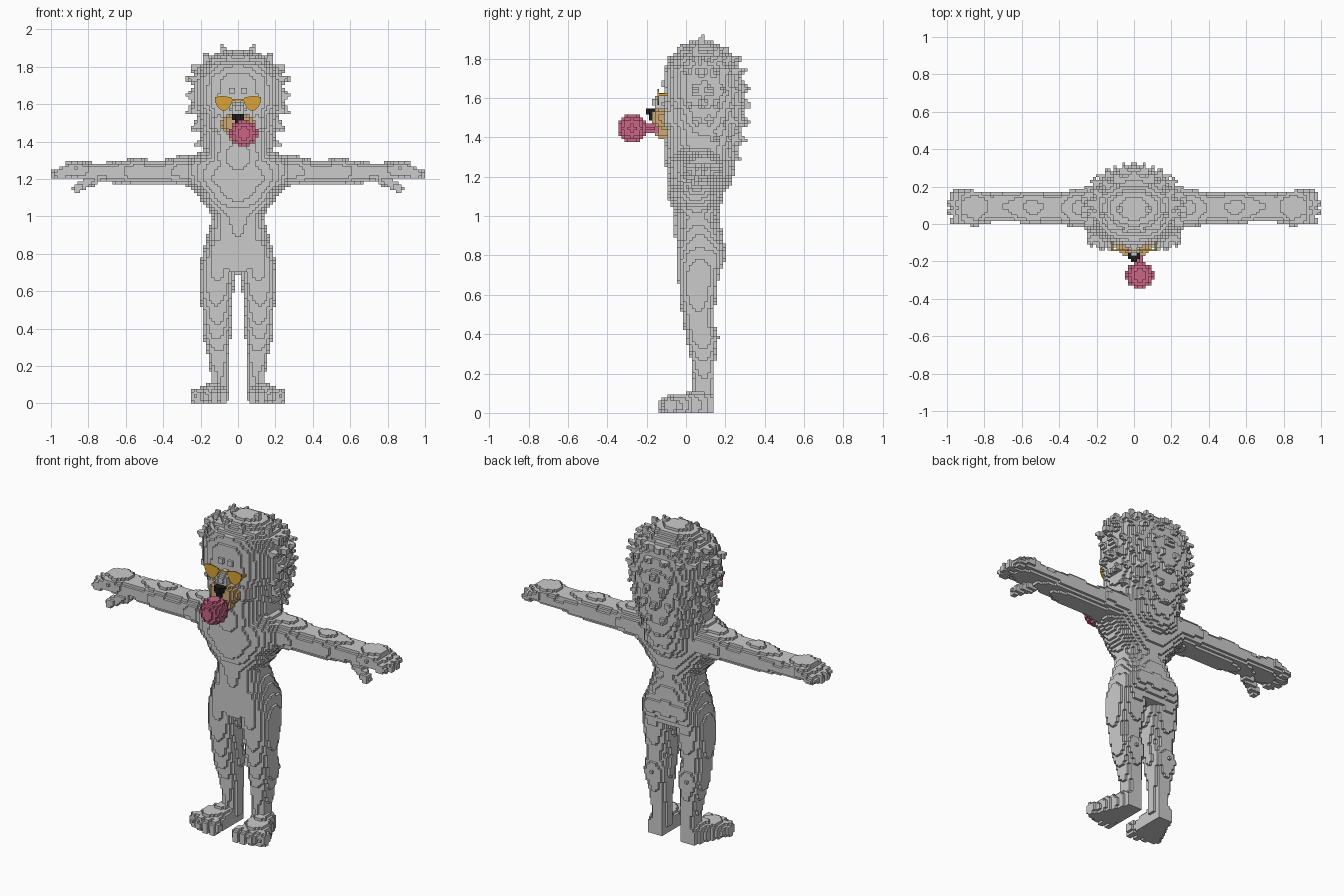
import bpy, bmesh, math

if "Cube" in bpy.data.objects:
    bpy.data.objects.remove(bpy.data.objects["Cube"])

H = 2 / 128                      # edge of one block
cells = {}                       # (i, j, k) -> part name


def material(name, rgb):
    m = bpy.data.materials.new(name)
    m.diffuse_color = (*rgb, 1)
    m.use_nodes = True
    m.node_tree.nodes["Principled BSDF"].inputs["Base Color"].default_value = m.diffuse_color
    return m


GREY = material("light grey", (0.6, 0.6, 0.6))
TAN = material("tan", (0.62, 0.40, 0.18))
BLACK = material("black", (0.012, 0.012, 0.012))
PINK = material("pink", (0.60, 0.13, 0.24))
GOLD = material("gold", (0.70, 0.37, 0.04))


def put(cell, part, mirror):
    if cell[2] < 0:
        return
    cells[cell] = part
    if mirror:
        cells[(-1 - cell[0], cell[1], cell[2])] = part


def span(c, r):
    return range(math.floor((c - r) / H), math.floor((c + r) / H) + 1)


def blob(part, c, r, mirror=True):
    """Fill an ellipsoid with blocks."""
    for i in span(c[0], r[0]):
        for j in span(c[1], r[1]):
            for k in span(c[2], r[2]):
                p = [(n + 0.5) * H for n in (i, j, k)]
                if sum(((p[a] - c[a]) / r[a]) ** 2 for a in range(3)) <= 1:
                    put((i, j, k), part, mirror)


def chain(part, p, q, r0, r1, steps=8):
    """Fill a tapered rod from p to q."""
    for s in range(steps + 1):
        t = s / steps
        r = r0 + (r1 - r0) * t
        blob(part, [a + (b - a) * t for a, b in zip(p, q)], (r, r, r))


def station(st, t):
    for a, b in zip(st, st[1:]):
        if a[0] <= t <= b[0]:
            f = (t - a[0]) / (b[0] - a[0])
            f = f * f * (3 - 2 * f) * 0.5 + f * 0.5
            return [x + (y - x) * f for x, y in zip(a[1:], b[1:])]


def loft(part, axis, st, power=2.3):
    """Fill rounded sections (t, centre u, radius u, centre v, radius v) along an axis."""
    others = [a for a in range(3) if a != axis]
    for n in range(math.floor(st[0][0] / H), math.ceil(st[-1][0] / H)):
        s = station(st, (n + 0.5) * H)
        if not s:
            continue
        cu, ru, cv, rv = s
        for a in span(cu, ru):
            for b in span(cv, rv):
                d = abs(((a + 0.5) * H - cu) / ru) ** power + abs(((b + 0.5) * H - cv) / rv) ** power
                if d <= 1:
                    cell = [0, 0, 0]
                    cell[axis], cell[others[0]], cell[others[1]] = n, a, b
                    put(tuple(cell), part, True)


# Torso
loft("body", 2, [(0.70, 0, .195, .065, .105), (0.80, 0, .19, .077, .127), (0.90, 0, .165, .067, .122),
                 (1.00, 0, .138, .053, .112), (1.10, 0, .205, .05, .14), (1.20, 0, .285, .055, .155),
                 (1.28, 0, .30, .055, .145), (1.34, 0, .22, .06, .12)])
# Legs
loft("body", 2, [(0.04, .10, .05, .09, .05), (0.15, .098, .048, .09, .052), (0.25, .105, .056, .087, .06),
                 (0.38, .115, .078, .083, .082), (0.48, .114, .077, .06, .078), (0.60, .115, .092, .06, .095),
                 (0.70, .108, .102, .063, .105), (0.80, .10, .092, .078, .128), (0.88, .085, .08, .07, .12)])
# Feet and toes
loft("body", 1, [(-.10, .155, .085, .03, .055), (-.02, .145, .082, .035, .065),
                 (.06, .12, .065, .04, .07), (.14, .105, .05, .04, .06)], 2.6)
for x, y in ((.078, -.105), (.125, -.11), (.175, -.10), (.225, -.08)):
    blob("body", (x, y, .035), (.029, .038, .046))
# Arms
loft("body", 0, [(.18, .08, .11, 1.24, .09), (.30, .085, .10, 1.245, .08), (.42, .085, .085, 1.235, .064),
                 (.55, .088, .09, 1.24, .07), (.68, .093, .076, 1.235, .055), (.76, .092, .074, 1.24, .046),
                 (.84, .088, .092, 1.25, .052), (.92, .088, .085, 1.25, .042)])
# Fingers and thumb
for y, reach in ((.022, .955), (.066, .974), (.112, .974), (.155, .955)):
    chain("body", (.87, y, 1.258), (reach, y, 1.225), .030, .026)
chain("body", (.77, .04, 1.20), (.86, .005, 1.15), .032, .024)

# Mane mass
MANE = [(1.14, 0, .06, .18, .04), (1.20, 0, .13, .16, .08), (1.30, 0, .185, .08, .18),
        (1.40, 0, .195, .09, .19), (1.50, 0, .215, .095, .195), (1.62, 0, .245, .092, .207),
        (1.74, 0, .24, .085, .195), (1.80, 0, .21, .08, .17), (1.86, 0, .14, .08, .10),
        (1.89, 0, .06, .08, .05)]
loft("mane", 2, MANE)
# Mane tufts in staggered rings
for ring, z in enumerate((1.21, 1.29, 1.38, 1.47, 1.56, 1.65, 1.74, 1.80)):
    _, ru, cv, rv = station(MANE, z)
    for n in range(6):
        ang = math.radians(-22 + 20 * n + (10 if ring % 2 else 0))
        if z < 1.4 and ang < 0.3:
            continue
        ca, sa = math.cos(ang), math.sin(ang)
        out = 0.036 if z > 1.35 else 0.015
        droop = 0.045 if z < 1.6 else -0.02
        chain("mane", ((ru - .045) * ca, cv + (rv - .045) * sa, z + droop),
              ((ru + out) * ca, cv + (rv + out - .012) * sa, z), .044, .012)
# Crown tufts
for x, y, z in ((.08, .08, 1.91), (.175, .05, 1.865), (0, .13, 1.885), (.085, .20, 1.85),
                (.16, .16, 1.85), (.05, -.03, 1.86), (.13, -.02, 1.84), (.235, .07, 1.80)):
    chain("mane", (x * .8, y * .8 + .016, z - .09), (x, y, z), .045, .012)

# Face, throat and nose bridge
blob("body", (0, -.02, 1.55), (.145, .10, .19))
blob("body", (0, -.01, 1.32), (.16, .10, .17))
blob("body", (0, -.11, 1.575), (.04, .058, .05))
# Brows and cheeks
chain("body", (.03, -.10, 1.67), (.11, -.075, 1.68), .026, .02)
blob("body", (.10, -.07, 1.50), (.045, .045, .06))

# Muzzle and chin
blob("muzzle", (.038, -.115, 1.495), (.052, .062, .055))
blob("muzzle", (0, -.11, 1.43), (.052, .055, .045))
# Nose
blob("nose", (0, -.172, 1.53), (.036, .028, .022))
blob("nose", (0, -.172, 1.508), (.018, .024, .02))
# Gum bubble and its neck
for y in (-.215, -.20, -.185, -.17, -.155):
    blob("bubble", (.02, y, 1.445), (.02, .02, .02), False)
blob("bubble", (.031, -.273, 1.445), (.073, .073, .073), False)


def emit(part, mat):
    """Skin the blocks of one part, leaving out hidden faces."""
    bm, verts = bmesh.new(), {}

    def vert(p):
        if p not in verts:
            verts[p] = bm.verts.new([n * H for n in p])
        return verts[p]

    for cell, name in cells.items():
        if name != part:
            continue
        for a in range(3):
            u, v = (a + 1) % 3, (a + 2) % 3
            for side in (0, 1):
                nb = list(cell)
                nb[a] += 2 * side - 1
                if tuple(nb) in cells:
                    continue
                loop = []
                for du, dv in ((0, 0), (1, 0), (1, 1), (0, 1)):
                    p = list(cell)
                    p[a] += side
                    p[u] += du
                    p[v] += dv
                    loop.append(vert(tuple(p)))
                bm.faces.new(loop if side else loop[::-1])
    finish(bm, part, mat)


def finish(bm, name, mat):
    me = bpy.data.meshes.new(name)
    bm.to_mesh(me)
    bm.free()
    me.materials.append(mat)
    ob = bpy.data.objects.new(name, me)
    bpy.context.collection.objects.link(ob)


for part, mat in (("body", GREY), ("mane", GREY), ("muzzle", TAN), ("nose", BLACK), ("bubble", PINK)):
    emit(part, mat)


# Sunglasses: drop-shaped lenses, bridge and temple arms
def bar(bm, lo, hi):
    res = bmesh.ops.create_cube(bm, size=1)
    for v in res["verts"]:
        v.co = [lo[a] + (v.co[a] + .5) * (hi[a] - lo[a]) for a in range(3)]


glasses = bmesh.new()
LENS = [(.034, 1.635), (.03, 1.615), (.045, 1.582), (.068, 1.565), (.092, 1.568),
        (.112, 1.588), (.124, 1.618), (.122, 1.638), (.08, 1.645)]
for s in (1, -1):
    face = glasses.faces.new([glasses.verts.new((s * x, -.145, z)) for x, z in LENS])
    ext = bmesh.ops.extrude_face_region(glasses, geom=[face])
    for g in ext["geom"]:
        if isinstance(g, bmesh.types.BMVert):
            g.co.y += .009
    xs = sorted((s * .115, s * .124))
    bar(glasses, (xs[0], -.142, 1.61), (xs[1], -.055, 1.622))
bar(glasses, (-.04, -.145, 1.618), (.04, -.136, 1.628))
bmesh.ops.recalc_face_normals(glasses, faces=glasses.faces)
finish(glasses, "sunglasses", GOLD)
